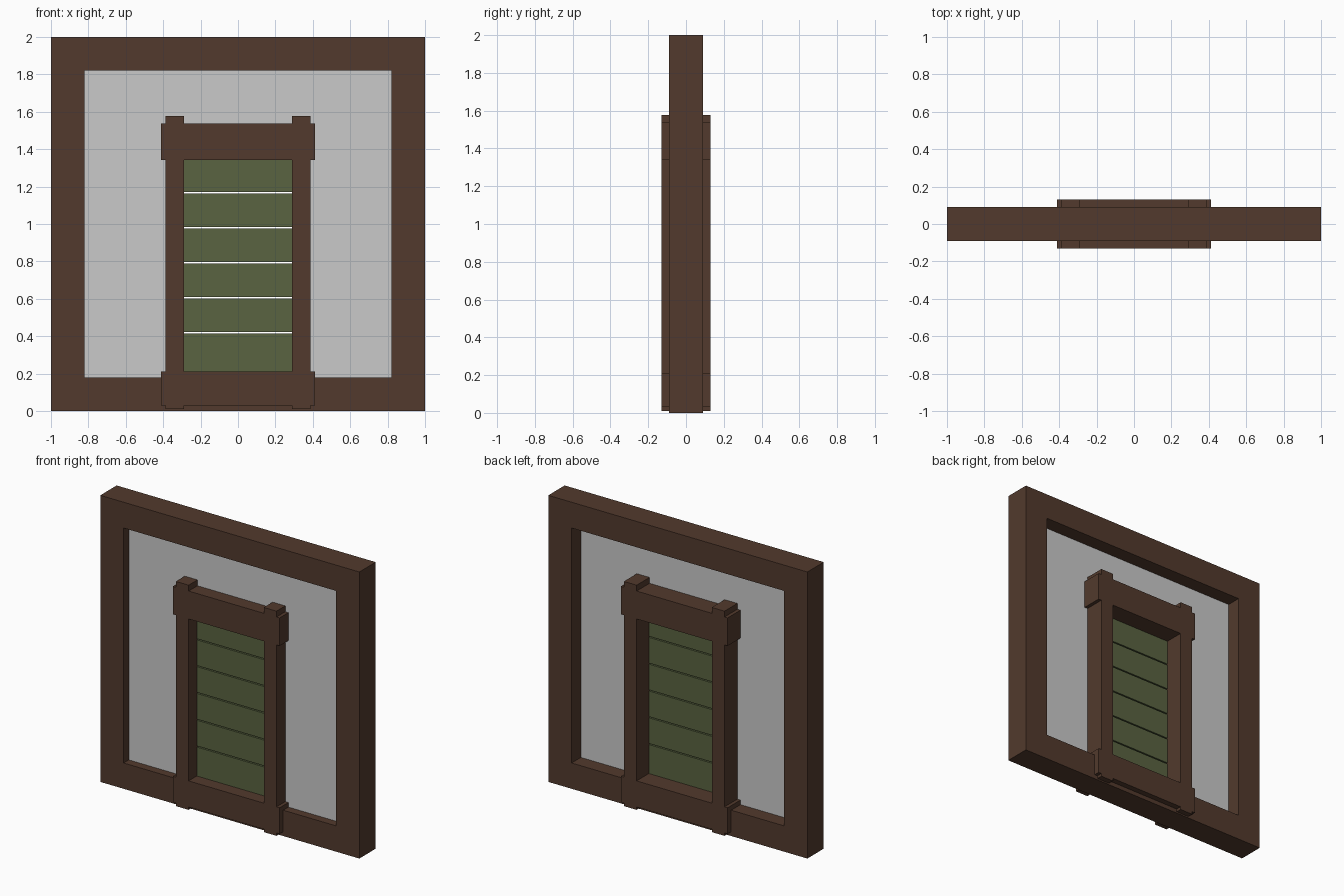
import bpy
from mathutils import Matrix

cube = bpy.data.objects.get("Cube")
if cube:
    bpy.data.objects.remove(cube, do_unlink=True)


def material(name, rgb):
    mat = bpy.data.materials.new(name)
    mat.use_nodes = True
    color = (*rgb, 1.0)
    mat.diffuse_color = color
    mat.node_tree.nodes["Principled BSDF"].inputs["Base Color"].default_value = color
    return mat


wood = material("brown_wood", (0.085, 0.042, 0.026))
green = material("green_paint", (0.1, 0.125, 0.052))
plaster = material("grey_plaster", (0.59, 0.59, 0.59))


def rect(x, z0, z1):
    return [(-x, z0), (x, z0), (x, z1), (-x, z1)]


def mirrored(right_half):
    return right_half + [(-x, z) for x, z in reversed(right_half)]


def slab(name, loops, y0, y1, mat):
    """Extrude a filled front outline (later loops are holes) from y0 to y1."""
    curve = bpy.data.curves.new(name, "CURVE")
    curve.dimensions = "2D"
    curve.fill_mode = "BOTH"
    curve.extrude = (y1 - y0) / 2
    for loop in loops:
        spline = curve.splines.new("POLY")
        spline.points.add(len(loop) - 1)
        for point, (x, z) in zip(spline.points, loop):
            point.co = (x, z, 0, 1)
        spline.use_cyclic_u = True
    obj = bpy.data.objects.new(name, curve)
    bpy.context.collection.objects.link(obj)
    bpy.ops.object.select_all(action="DESELECT")
    obj.select_set(True)
    bpy.context.view_layer.objects.active = obj
    bpy.ops.object.convert(target="MESH")
    obj = bpy.context.object
    obj.data.transform(Matrix.Translation((0, (y0 + y1) / 2, 0))
                       @ Matrix.Rotation(1.5707963, 4, "X"))
    obj.data.materials.clear()
    obj.data.materials.append(mat)
    for poly in obj.data.polygons:
        poly.use_smooth = False
    return obj


# Outer timber frame
slab("outer_frame", [rect(1, 0, 2), rect(0.82, 0.18, 1.82)], -0.09, 0.09, wood)

# Thin wall infill with an opening for the shutter
slab("wall_panel", [rect(0.83, 0.17, 1.83), rect(0.34, 0.19, 1.44)],
     -0.033, -0.012, plaster)

# Shutter casing: posts run past the wider rails at top and bottom
post_in, post_out, rail_end = 0.29, 0.388, 0.412
casing = mirrored([
    (post_in, 0.03), (post_in, 0.01), (post_out, 0.01), (post_out, 0.03),
    (rail_end, 0.03), (rail_end, 0.212), (post_out, 0.212),
    (post_out, 1.342), (rail_end, 1.342), (rail_end, 1.537),
    (post_out, 1.537), (post_out, 1.578), (post_in, 1.578), (post_in, 1.537),
])
slab("shutter_casing", [casing, rect(post_in, 0.212, 1.342)], -0.13, 0.13, wood)

# Horizontal shutter boards with narrow gaps
pitch, gap = 0.187, 0.008
for i in range(6):
    low = 0.231 + i * pitch
    bottom = 0.2 if i == 0 else low + gap / 2
    top = 1.36 if i == 5 else low + pitch - gap / 2
    slab(f"shutter_board_{i + 1}", [rect(0.31, bottom, top)], -0.04, -0.005, green)
